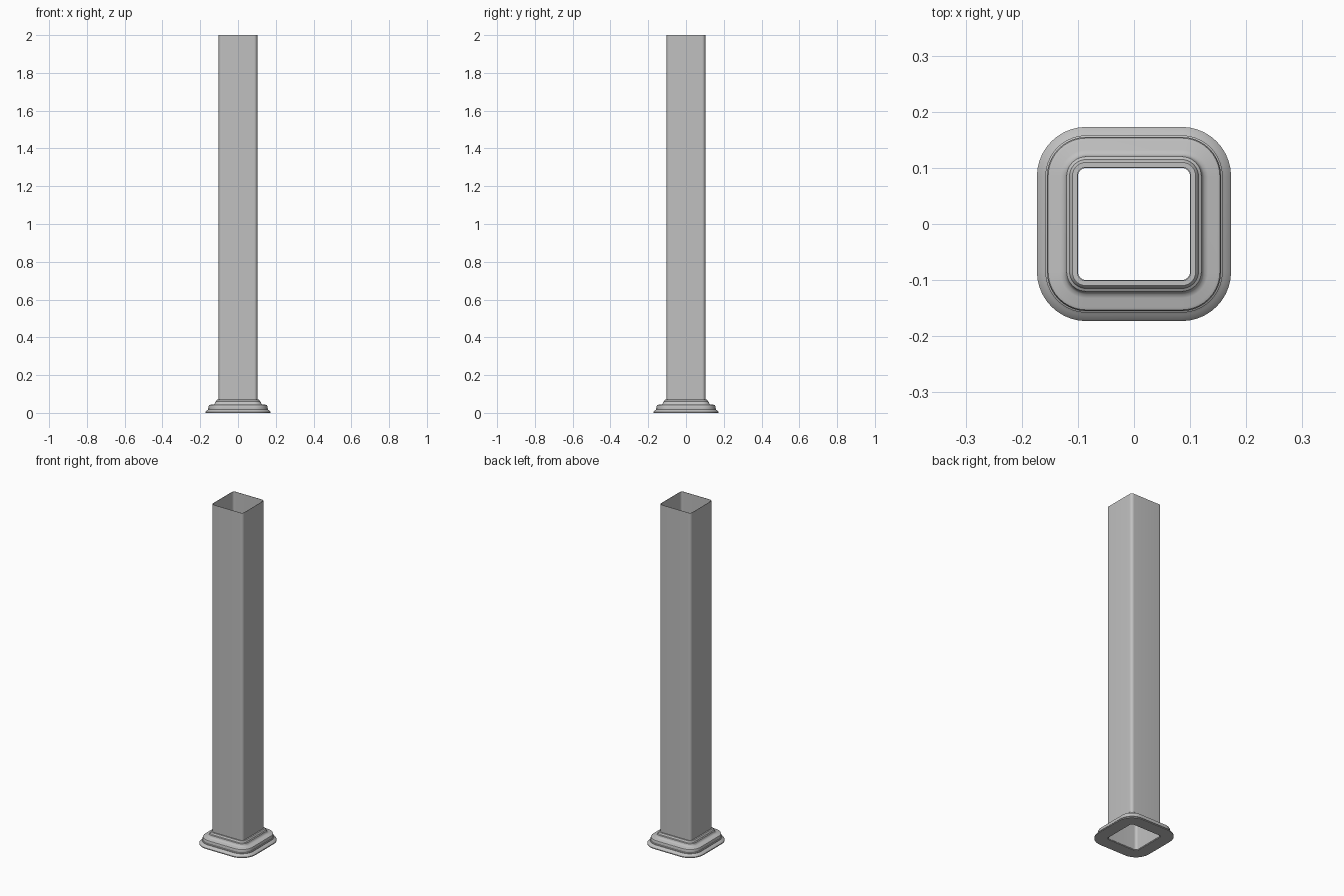
import bpy
import bmesh
import math

if "Cube" in bpy.data.objects:
    bpy.data.objects.remove(bpy.data.objects["Cube"], do_unlink=True)

grey = bpy.data.materials.new("light_grey")
grey.use_nodes = True
colour = (0.53, 0.53, 0.53, 1)
grey.diffuse_color = colour
grey.node_tree.nodes["Principled BSDF"].inputs["Base Color"].default_value = colour

CORNER = 0.085  # shared centre of all the rounded corners
STEPS = 10


def rounded_square(half, z):
    """Points of a square ring with rounded corners."""
    radius = half - CORNER
    points = []
    for quarter in range(4):
        middle = math.radians(45 + 90 * quarter)
        cx = math.copysign(CORNER, math.cos(middle))
        cy = math.copysign(CORNER, math.sin(middle))
        for i in range(STEPS + 1):
            a = math.radians(90) * (quarter + i / STEPS)
            points.append((cx + radius * math.cos(a), cy + radius * math.sin(a), z))
    return points


def sweep(name, profile):
    """Carry a closed (half width, height) profile round the square."""
    bm = bmesh.new()
    rings = [[bm.verts.new(p) for p in rounded_square(h, z)] for h, z in profile]
    for k, low in enumerate(rings):
        high = rings[(k + 1) % len(rings)]
        for i in range(len(low)):
            j = (i + 1) % len(low)
            bm.faces.new((low[i], low[j], high[j], high[i]))
    bmesh.ops.recalc_face_normals(bm, faces=bm.faces)
    mesh = bpy.data.meshes.new(name)
    bm.to_mesh(mesh)
    bm.free()
    mesh.materials.append(grey)
    obj = bpy.data.objects.new(name, mesh)
    bpy.context.collection.objects.link(obj)
    bpy.ops.object.select_all(action="DESELECT")
    obj.select_set(True)
    bpy.context.view_layer.objects.active = obj
    bpy.ops.object.shade_smooth_by_angle(angle=math.radians(30))
    return obj


# Hollow square post, open at both ends
sweep("post_sleeve", [(0.1, 0.004), (0.102, 0.004), (0.102, 2), (0.1, 2)])

# Stepped moulding round the foot of the post
sweep("base_trim", [
    (0.102, 0), (0.173, 0), (0.173, 0.005), (0.168, 0.011), (0.162, 0.015),
    (0.158, 0.018), (0.158, 0.022), (0.155, 0.024), (0.155, 0.036),
    (0.153, 0.041), (0.148, 0.043), (0.132, 0.044), (0.125, 0.047),
    (0.122, 0.051), (0.12, 0.059), (0.115, 0.062), (0.113, 0.068),
    (0.11, 0.071), (0.102, 0.071),
])
